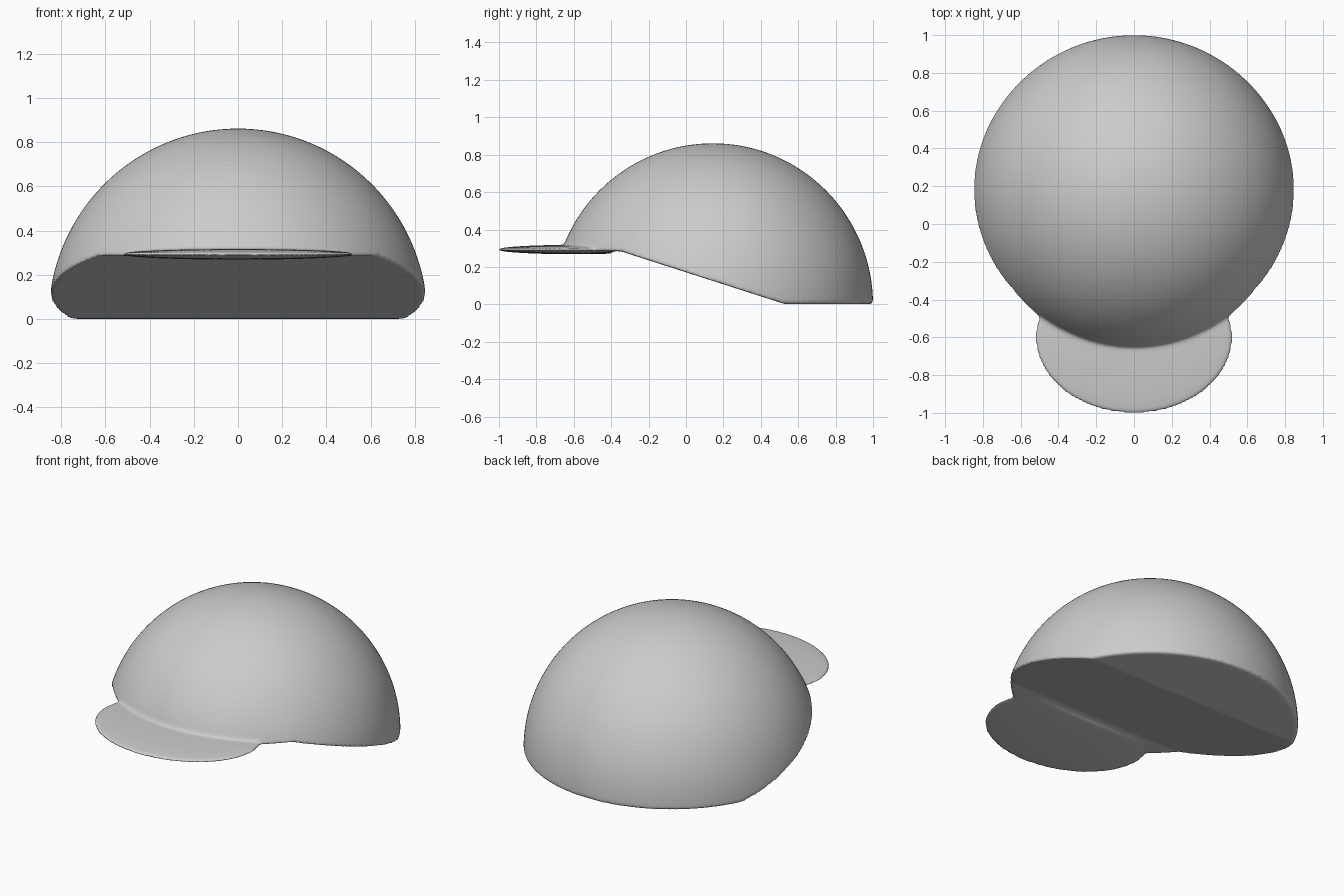
import bpy, bmesh

if "Cube" in bpy.data.objects:
    bpy.data.objects.remove(bpy.data.objects["Cube"])


def ellipsoid(name, centre, radii):
    bpy.ops.mesh.primitive_uv_sphere_add(segments=128, ring_count=64, radius=1, location=centre)
    ob = bpy.context.object
    ob.name = name
    ob.scale = radii
    bpy.ops.object.transform_apply(location=True, rotation=False, scale=True)
    return ob


def side_prism(name, profile, half_width):
    # closed side profile (y, z) extruded across x
    bm = bmesh.new()
    face = bm.faces.new([bm.verts.new((-half_width, y, z)) for y, z in profile])
    new = bmesh.ops.extrude_face_region(bm, geom=[face])["geom"]
    verts = [g for g in new if isinstance(g, bmesh.types.BMVert)]
    bmesh.ops.translate(bm, verts=verts, vec=(2 * half_width, 0, 0))
    bmesh.ops.recalc_face_normals(bm, faces=bm.faces)
    me = bpy.data.meshes.new(name)
    bm.to_mesh(me)
    bm.free()
    ob = bpy.data.objects.new(name, me)
    bpy.context.collection.objects.link(ob)
    return ob


# Crown: sphere cut by a stepped, sloping underside
crown = ellipsoid("cap", (0, 0.143, 0), (0.857, 0.857, 0.861))
cutter = side_prism("underside_cutter",
                    [(-1.5, -1.5), (1.5, -1.5), (1.5, 0.001), (0.53, 0.001),
                     (-0.35, 0.284), (-1.5, 0.284)], 1.5)
cut = crown.modifiers.new("underside", "BOOLEAN")
cut.operation = "DIFFERENCE"
cut.solver = "EXACT"
cut.object = cutter
bpy.context.view_layer.objects.active = crown
bpy.ops.object.modifier_apply(modifier="underside")
bpy.data.objects.remove(cutter)

# Brim: flattened lens, trimmed inside the crown
brim = ellipsoid("brim", (0, -0.6, 0.293), (0.525, 0.405, 0.025))
bm = bmesh.new()
bm.from_mesh(brim.data)
bmesh.ops.bisect_plane(bm, geom=bm.verts[:] + bm.edges[:] + bm.faces[:],
                       plane_co=(0, -0.4, 0), plane_no=(0, 1, 0), clear_outer=True)
bmesh.ops.holes_fill(bm, edges=[e for e in bm.edges if e.is_boundary])
bm.to_mesh(brim.data)
bm.free()

# Fuse crown and brim with softly blended edges
bpy.ops.object.select_all(action="DESELECT")
brim.select_set(True)
crown.select_set(True)
bpy.context.view_layer.objects.active = crown
bpy.ops.object.join()
fuse = crown.modifiers.new("fuse", "REMESH")
fuse.mode = "VOXEL"
fuse.voxel_size = 0.01
soften = crown.modifiers.new("soften", "SMOOTH")
soften.factor = 0.5
soften.iterations = 5
bpy.ops.object.modifier_apply(modifier="fuse")
bpy.ops.object.modifier_apply(modifier="soften")
bpy.ops.object.shade_smooth()
